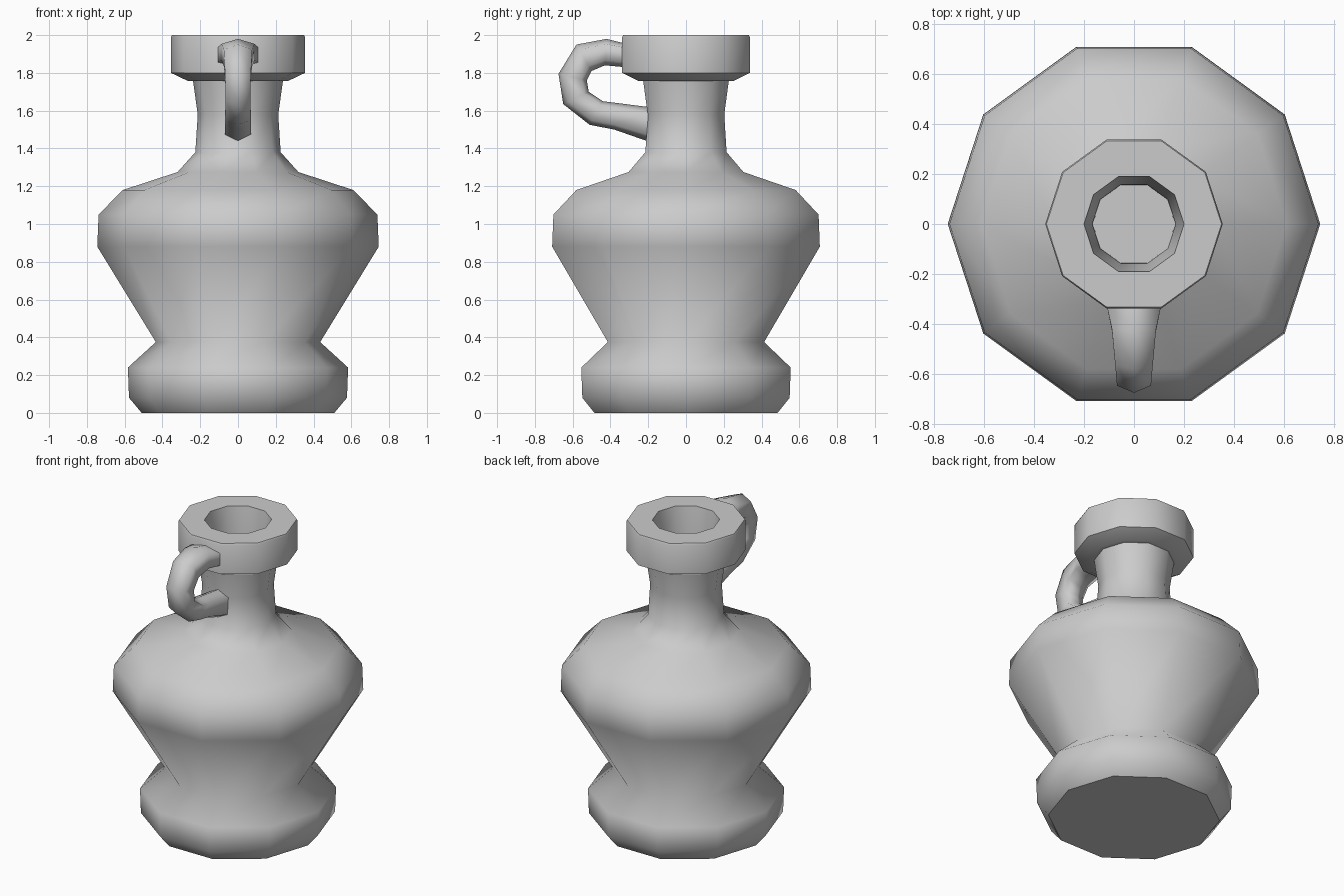
import bpy, bmesh
from math import cos, sin, tau, radians

if "Cube" in bpy.data.objects:
    bpy.data.objects.remove(bpy.data.objects["Cube"])

SIDES = 10


def skin(name, rings, sharp_angle, cap_start=False, cap_end=False):
    """Join a list of point rings into one surface and smooth it."""
    bm = bmesh.new()
    loops = [[bm.verts.new(p) for p in ring] for ring in rings]
    n = len(loops[0])
    for a, b in zip(loops, loops[1:]):
        for i in range(n):
            j = (i + 1) % n
            bm.faces.new((a[i], a[j], b[j], b[i]))
    for f in bm.faces:
        f.smooth = True
    if cap_start:
        bm.faces.new(loops[0][::-1])
    if cap_end:
        bm.faces.new(loops[-1])
    bm.normal_update()
    # Creases: steep edges and the flat caps
    for e in bm.edges:
        if len(e.link_faces) == 2:
            flat = any(not f.smooth for f in e.link_faces)
            e.smooth = not flat and e.calc_face_angle() < radians(sharp_angle)
    mesh = bpy.data.meshes.new(name)
    bm.to_mesh(mesh)
    bm.free()
    obj = bpy.data.objects.new(name, mesh)
    bpy.context.collection.objects.link(obj)
    return obj


def lathe(profile):
    return [[(r * cos(tau * i / SIDES), r * sin(tau * i / SIDES), z)
             for i in range(SIDES)] for r, z in profile]


# Jug body: foot, belly, shoulder and neck
skin("jug_body", lathe([
    (0.51, 0), (0.577, 0.08), (0.583, 0.24), (0.435, 0.375),
    (0.745, 0.88), (0.738, 1.05), (0.61, 1.18), (0.32, 1.275),
    (0.226, 1.38), (0.213, 1.58), (0.24, 1.77)]), 85, cap_start=True)

# Rim collar, continuing into the mouth
skin("rim_and_mouth", lathe([
    (0.22, 1.757), (0.265, 1.757), (0.355, 1.80), (0.355, 1.99),
    (0.35, 2.0), (0.2, 2.0), (0.167, 1.78), (0.165, 1.4)]), 40, cap_end=True)

# Handle: outer (y, z), inner (y, z) and half width at each section
sections = [
    (-0.32, 1.955, -0.32, 1.83, 0.11),
    (-0.42, 1.98, -0.43, 1.84, 0.088),
    (-0.58, 1.95, -0.50, 1.81, 0.075),
    (-0.675, 1.795, -0.525, 1.76, 0.068),
    (-0.65, 1.635, -0.515, 1.70, 0.065),
    (-0.51, 1.525, -0.44, 1.65, 0.065),
    (-0.38, 1.50, -0.40, 1.645, 0.066),
    (-0.18, 1.43, -0.18, 1.617, 0.07),
]
hexagon = [(0, 1), (1, 0.62), (1, -0.62), (0, -1), (-1, -0.62), (-1, 0.62)]
rings = []
for oy, oz, iy, iz, w in sections:
    cy, cz = (oy + iy) / 2, (oz + iz) / 2
    rings.append([(w * u, cy + v * (oy - cy), cz + v * (oz - cz))
                  for u, v in hexagon])
handle = skin("handle", rings, 85, cap_start=True, cap_end=True)

# Make the handle normals face outwards
bm = bmesh.new()
bm.from_mesh(handle.data)
bmesh.ops.recalc_face_normals(bm, faces=bm.faces)
bm.to_mesh(handle.data)
bm.free()
